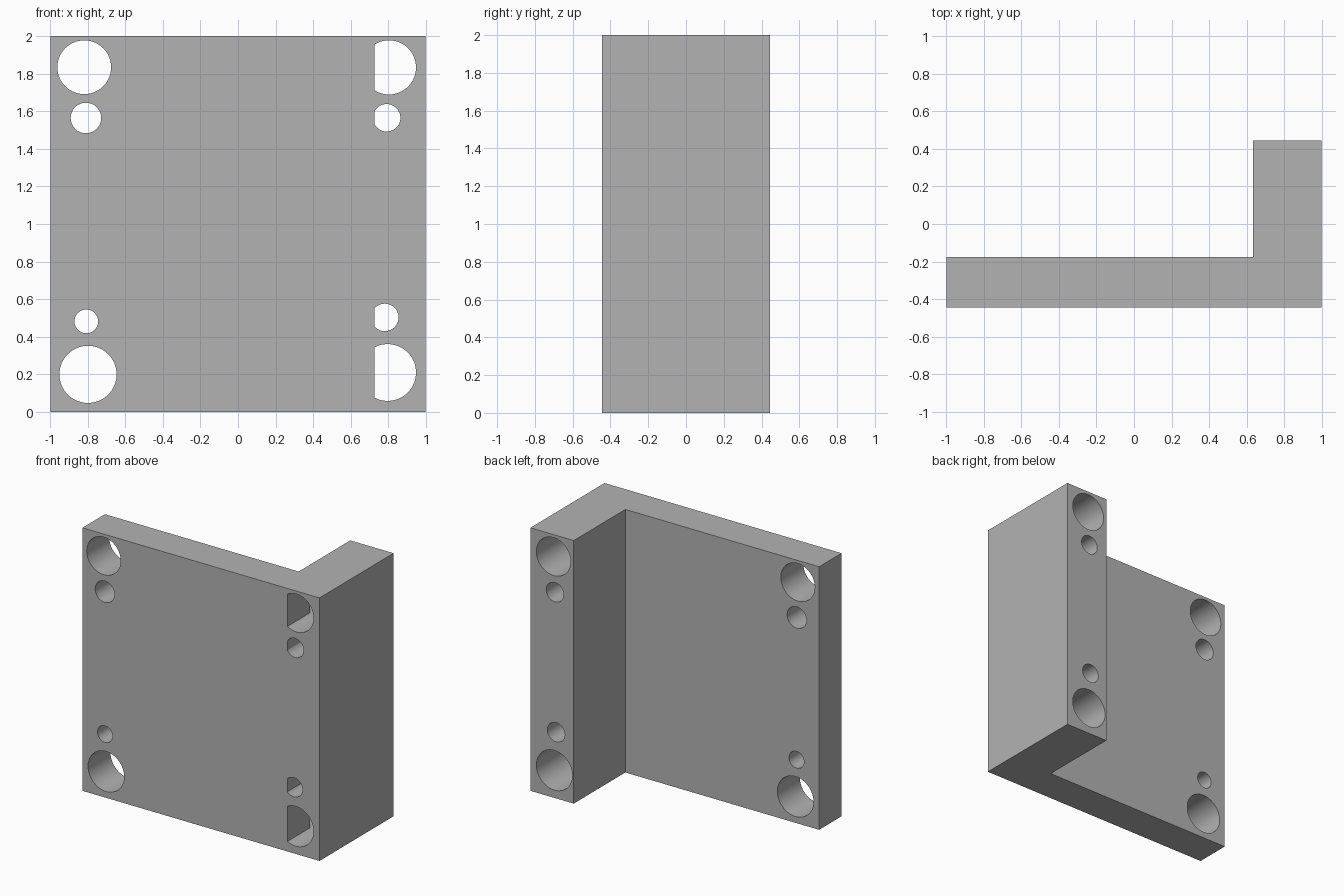
import bpy
import bmesh
from math import radians
from mathutils import Matrix, Vector

if "Cube" in bpy.data.objects:
    bpy.data.objects.remove(bpy.data.objects["Cube"], do_unlink=True)

HALF_W, HALF_D, HEIGHT = 0.997, 0.445, 2.0
PLATE_BACK = -0.175      # rear face of the thin plate
FLANGE_X = 0.633         # inner face of the thick flange
POCKET_X = 0.727         # flat side of the holes where they cross the plate


def make_object(name, bm):
    bmesh.ops.recalc_face_normals(bm, faces=bm.faces)
    mesh = bpy.data.meshes.new(name)
    bm.to_mesh(mesh)
    bm.free()
    obj = bpy.data.objects.new(name, mesh)
    bpy.context.collection.objects.link(obj)
    return obj


def subtract(target, cutter):
    mod = target.modifiers.new("cut", 'BOOLEAN')
    mod.operation = 'DIFFERENCE'
    mod.solver = 'EXACT'
    mod.object = cutter
    bpy.context.view_layer.objects.active = target
    bpy.ops.object.modifier_apply(modifier=mod.name)
    bpy.data.objects.remove(cutter, do_unlink=True)


# L-shaped bracket: plan profile pulled up to full height
profile = [(-HALF_W, -HALF_D), (HALF_W, -HALF_D), (HALF_W, HALF_D),
           (FLANGE_X, HALF_D), (FLANGE_X, PLATE_BACK), (-HALF_W, PLATE_BACK)]
bm = bmesh.new()
base = bm.faces.new([bm.verts.new((x, y, 0)) for x, y in profile])
top = bmesh.ops.extrude_face_region(bm, geom=[base])["geom"]
bmesh.ops.translate(bm, vec=(0, 0, HEIGHT),
                    verts=[v for v in top if isinstance(v, bmesh.types.BMVert)])
bracket = make_object("angle_bracket", bm)

# Bolt and pin holes: x, z, radius
holes = [(-0.818, 1.834, 0.143), (-0.809, 1.564, 0.081),
         (-0.807, 0.482, 0.063), (-0.798, 0.20, 0.152),
         (0.803, 1.833, 0.144), (0.791, 1.565, 0.073),
         (0.781, 0.503, 0.073), (0.796, 0.21, 0.151)]
bm = bmesh.new()
for x, z, r in holes:
    bmesh.ops.create_cone(
        bm, cap_ends=True, segments=64, radius1=r, radius2=r, depth=1.4,
        matrix=Matrix.Translation((x, 0, z)) @ Matrix.Rotation(radians(90), 4, 'X'))
hole_cutter = make_object("hole_cutter", bm)
hole_cutter.hide_render = True

# Keep the plate solid up to the flat side of the flange holes
low, high = Vector((0.5, -0.9, -0.5)), Vector((POCKET_X, PLATE_BACK, 2.5))
bm = bmesh.new()
bmesh.ops.create_cube(bm, size=1, matrix=Matrix.Translation((low + high) / 2)
                      @ Matrix.Diagonal((*(high - low), 1)))
plate_keeper = make_object("plate_keeper", bm)
plate_keeper.hide_render = True

subtract(hole_cutter, plate_keeper)
subtract(bracket, hole_cutter)

# Single grey finish
grey = bpy.data.materials.new("plain grey")
grey.use_nodes = True
colour = (0.45, 0.45, 0.45, 1)
grey.diffuse_color = colour
grey.node_tree.nodes["Principled BSDF"].inputs["Base Color"].default_value = colour
bracket.data.materials.clear()
bracket.data.materials.append(grey)

# Smooth bores, crisp edges
bpy.ops.object.select_all(action='DESELECT')
bracket.select_set(True)
bpy.context.view_layer.objects.active = bracket
bpy.ops.object.shade_smooth_by_angle(angle=radians(30))
